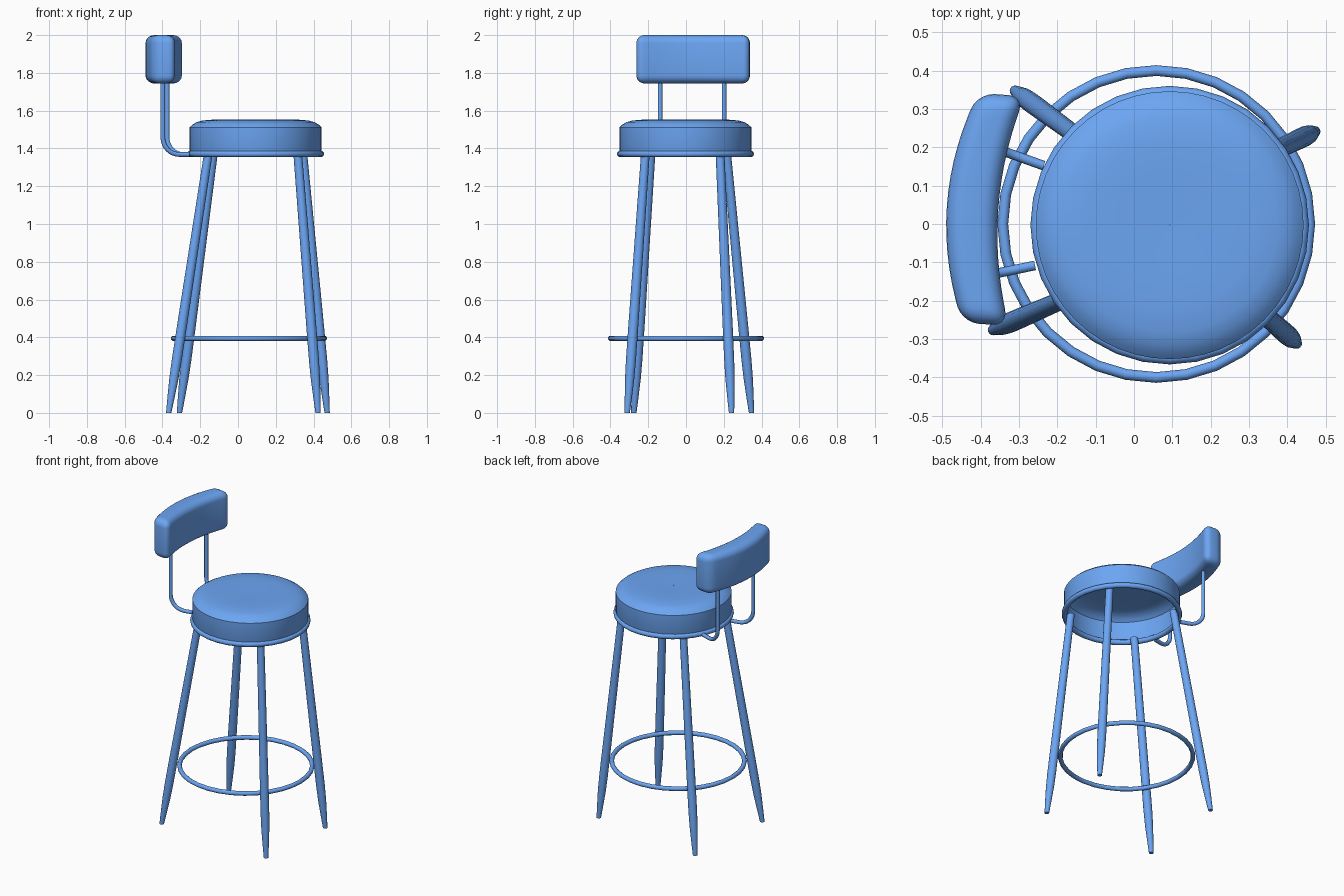
import bpy, bmesh
from math import sin, cos, pi, radians
from mathutils import Vector, Matrix

if "Cube" in bpy.data.objects:
    bpy.data.objects.remove(bpy.data.objects["Cube"])

BLUE = bpy.data.materials.new("blue")
BLUE.diffuse_color = (0.15, 0.38, 0.9, 1)
BLUE.use_nodes = True
BLUE.node_tree.nodes["Principled BSDF"].inputs["Base Color"].default_value = BLUE.diffuse_color


def finish(name, bm, angle=40):
    bmesh.ops.recalc_face_normals(bm, faces=bm.faces)
    me = bpy.data.meshes.new(name)
    bm.to_mesh(me)
    bm.free()
    me.materials.append(BLUE)
    ob = bpy.data.objects.new(name, me)
    bpy.context.collection.objects.link(ob)
    bpy.ops.object.select_all(action='DESELECT')
    ob.select_set(True)
    bpy.context.view_layer.objects.active = ob
    bpy.ops.object.shade_smooth_by_angle(angle=radians(angle))
    return ob


def lathe(name, profile, axis, sides, cap=False, closed=False):
    """Stack horizontal circles (radius, z); axis(z) gives each centre."""
    bm = bmesh.new()
    rings = []
    for r, z in profile:
        cx, cy = axis(z)
        rings.append([bm.verts.new((cx + r * cos(2 * pi * i / sides),
                                    cy + r * sin(2 * pi * i / sides), z))
                      for i in range(sides)])
    pairs = list(zip(rings, rings[1:]))
    if closed:
        pairs.append((rings[-1], rings[0]))
    for a, b in pairs:
        for i in range(sides):
            j = (i + 1) % sides
            bm.faces.new((a[i], a[j], b[j], b[i]))
    if cap:
        bm.faces.new(rings[0])
        bm.faces.new(rings[-1])
    return finish(name, bm)


def hoop(name, centre, z, major, minor):
    prof = [(major + minor * cos(2 * pi * k / 10), z + minor * sin(2 * pi * k / 10))
            for k in range(10)]
    return lathe(name, prof, lambda _: centre, 32, closed=True)


SEAT = (0.093, -0.003)

# Cushion: padded shell with a seam below the domed top, open underneath
lathe("seat_cushion",
      [(0.344, 1.37), (0.349, 1.385), (0.349, 1.512), (0.334, 1.526),
       (0.312, 1.539), (0.28, 1.548), (0.22, 1.553), (0.14, 1.553), (0.06, 1.551), (0.001, 1.55)],
      lambda _: SEAT, 48)

# Metal hoops under the seat and at foot height
hoop("seat_ring", SEAT, 1.371, 0.346, 0.017)
hoop("foot_ring", (0.058, 0.0), 0.395, 0.400, 0.014)

# Four splayed legs with tapered feet: (foot xy, top xy)
LEGS = {
    "back_leg_left": ((-0.31, 0.347), (-0.13, 0.215)),
    "front_leg_left": ((-0.367, -0.276), (-0.157, -0.185)),
    "back_leg_right": ((0.472, 0.241), (0.343, 0.18)),
    "front_leg_right": ((0.424, -0.311), (0.316, -0.215)),
}
for name, (foot, top) in LEGS.items():
    def axis(z, f=Vector(foot), t=Vector(top)):
        return f.lerp(t, z / 1.375)
    lathe(name, [(0.014, 0.0), (0.019, 0.08), (0.0245, 0.18), (0.0265, 0.28),
                 (0.0265, 0.45), (0.023, 1.375)], axis, 16, cap=True)

# Bent tube posts: out from the seat ring, then up into the backrest
POSTS = {"back_post_left": ((-0.235, 0.152), (-0.375, 0.202)),
         "back_post_right": ((-0.258, -0.108), (-0.398, -0.137))}
for name, (start, end) in POSTS.items():
    a, b = Vector((*start, 1.368)), Vector((*end, 1.368))
    out, up, bend = (b - a).normalized(), Vector((0, 0, 1)), 0.09
    pivot = b - out * bend + up * bend
    path = [a] + [pivot + out * bend * sin(k * pi / 16) - up * bend * cos(k * pi / 16)
                  for k in range(9)] + [b + up * 0.47]
    cu = bpy.data.curves.new(name, 'CURVE')
    cu.dimensions = '3D'
    cu.bevel_depth = 0.0125
    cu.bevel_resolution = 2
    cu.use_fill_caps = True
    cu.materials.append(BLUE)
    sp = cu.splines.new('POLY')
    sp.points.add(len(path) - 1)
    for p, co in zip(sp.points, path):
        p.co = (*co, 1)
        p.radius = 1
    sp.use_smooth = True
    bpy.context.collection.objects.link(bpy.data.objects.new(name, cu))

# Backrest: rounded pad bowed around the sitter, turned slightly
bm = bmesh.new()
bmesh.ops.create_cube(bm, size=1, matrix=Matrix.Diagonal((0.122, 0.6, 0.256, 1)))
bmesh.ops.bevel(bm, geom=bm.edges[:], offset=0.042, segments=5, profile=0.5, affect='EDGES')
for k in range(-6, 7):
    bmesh.ops.bisect_plane(bm, geom=bm.verts[:] + bm.edges[:] + bm.faces[:],
                           plane_co=(0, k * 0.04, 0), plane_no=(0, 1, 0))
for v in bm.verts:
    sag = 0.055 - 0.1 * v.co.x      # the outer face bows more than the inner
    v.co.x -= sag * (1 - (v.co.y / 0.3) ** 2)
pad = finish("backrest", bm, 60)
pad.location = (-0.366, 0.038, 1.872)
pad.rotation_euler.z = radians(-4)
